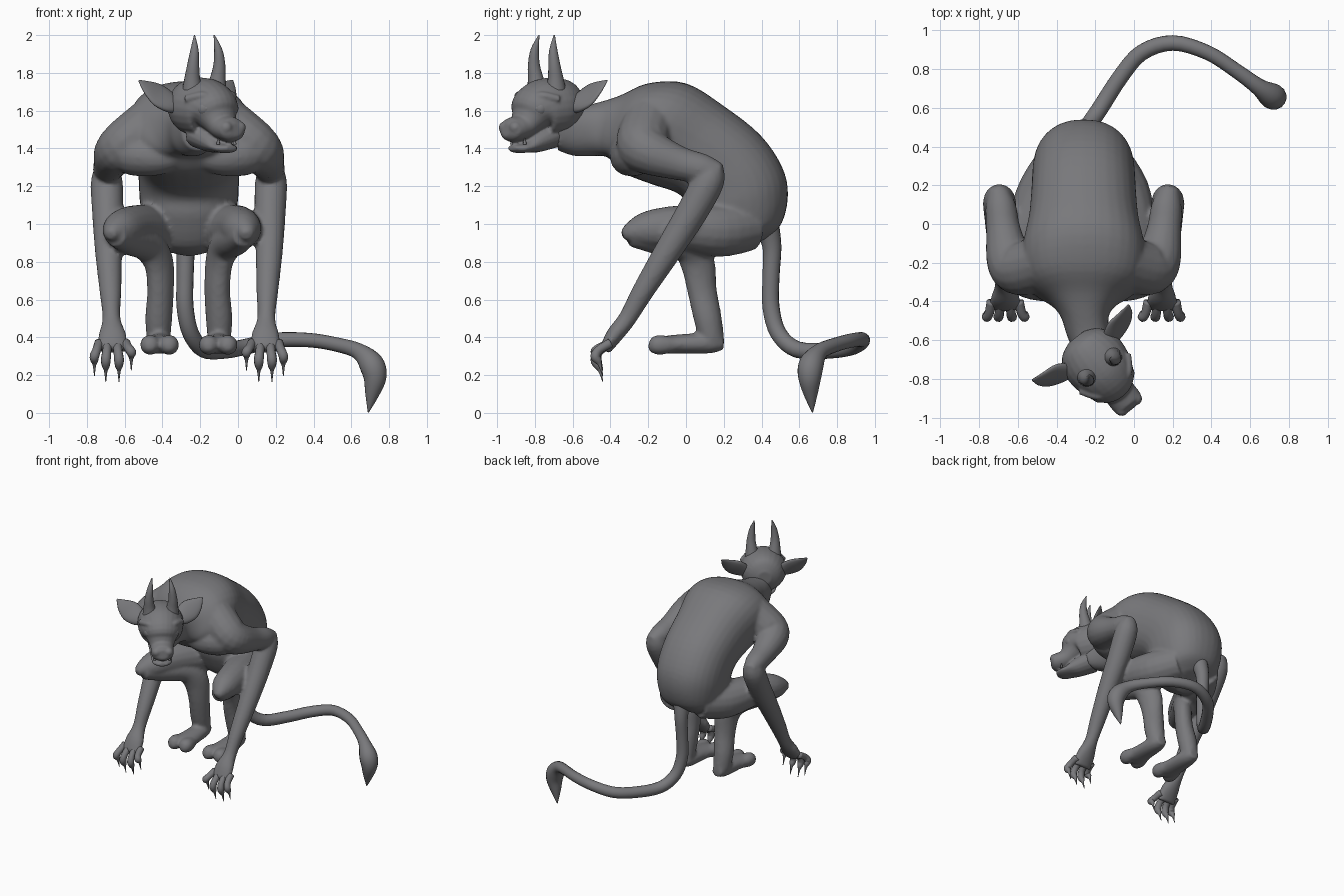
import bpy, bmesh, math
from mathutils import Vector, Matrix

CX = -0.26  # body symmetry plane
skin = bpy.data.materials.new("dark grey skin")
skin.diffuse_color = (0.19, 0.19, 0.2, 1)


def smooth_rows(rows, n=4):
    """Catmull-Rom interpolation of equal-length tuples."""
    out = []
    for i in range(len(rows) - 1):
        a, b, c, d = (rows[max(i - 1, 0)], rows[i], rows[i + 1], rows[min(i + 2, len(rows) - 1)])
        for k in range(n):
            t = k / n
            out.append(tuple(0.5 * (2 * q + (r - p) * t + (2 * p - 5 * q + 4 * r - s) * t * t
                                    + (3 * q - p - 3 * r + s) * t ** 3)
                             for p, q, r, s in zip(a, b, c, d)))
    return out + [tuple(rows[-1])]


def loft(bm, rings, sides=20, power=1.0):
    """Closed skin through (centre, u, v) elliptical rings."""
    def pw(v):
        return math.copysign(abs(v) ** power, v)
    loops = []
    for c, u, v in rings:
        loops.append([bm.verts.new(c + u * pw(math.cos(2 * math.pi * k / sides))
                                   + v * pw(math.sin(2 * math.pi * k / sides))) for k in range(sides)])
    for a, b in zip(loops, loops[1:]):
        for k in range(sides):
            j = (k + 1) % sides
            bm.faces.new((a[k], a[j], b[j], b[k]))
    bm.faces.new(loops[0])
    bm.faces.new(loops[-1])


def tube(bm, pts, s=1, cx=0.0, sides=16):
    """Tube through (x, y, z, r) or (x, y, z, side radius, other radius)."""
    pts = [tuple(p) + (p[3],) if len(p) == 4 else p for p in pts]
    pts = smooth_rows(pts)
    cs = [Vector(p[:3]) for p in pts]
    side, rings = Vector((1, 0, 0)), []
    for i, p in enumerate(pts):
        t = (cs[min(i + 1, len(cs) - 1)] - cs[max(i - 1, 0)]).normalized()
        side = (side - t * side.dot(t)).normalized()
        other = t.cross(side)
        flip = Matrix.Diagonal((s, 1, 1))
        rings.append((flip @ cs[i] + Vector((cx, 0, 0)),
                      flip @ side * max(p[3], 0.002), flip @ other * max(p[4], 0.002)))
    loft(bm, rings, sides)


def ball(bm, loc, r):
    bmesh.ops.create_uvsphere(bm, u_segments=20, v_segments=12, radius=r,
                              matrix=Matrix.Translation(loc))


def make(name, bm, voxel=0, matrix=None, smooth=5):
    bmesh.ops.recalc_face_normals(bm, faces=bm.faces)
    if matrix:
        bm.transform(matrix)
    me = bpy.data.meshes.new(name)
    bm.to_mesh(me)
    bm.free()
    for f in me.polygons:
        f.use_smooth = True
    me.materials.append(skin)
    ob = bpy.data.objects.new(name, me)
    bpy.context.collection.objects.link(ob)
    if voxel:
        m = ob.modifiers.new("blend", 'REMESH')
        m.mode, m.voxel_size, m.use_smooth_shade = 'VOXEL', voxel, True
        m = ob.modifiers.new("soften", 'SMOOTH')
        m.factor, m.iterations = 0.5, smooth
    return ob


# Torso and neck: back y,z / belly y,z / half width / x
body = bmesh.new()
torso = [(0.42, 0.92, 0.22, 0.83, 0.10, CX), (0.505, 1.0, 0.10, 0.88, 0.21, CX),
         (0.54, 1.15, 0.02, 1.03, 0.255, CX), (0.51, 1.30, 0.0, 1.12, 0.265, CX),
         (0.395, 1.47, -0.06, 1.17, 0.27, CX), (0.20, 1.625, -0.18, 1.21, 0.285, CX),
         (0.0, 1.745, -0.33, 1.27, 0.32, CX), (-0.2, 1.745, -0.41, 1.35, 0.29, CX),
         (-0.35, 1.68, -0.45, 1.36, 0.18, CX), (-0.46, 1.645, -0.49, 1.36, 0.125, CX + 0.005),
         (-0.57, 1.62, -0.59, 1.36, 0.11, CX + 0.025), (-0.68, 1.62, -0.68, 1.39, 0.10, CX + 0.06)]
rings = []
for by, bz, fy, fz, w, x in smooth_rows(torso):
    rings.append((Vector((x, (by + fy) / 2, (bz + fz) / 2)), Vector((w, 0, 0)),
                  Vector((0, (by - fy) / 2, (bz - fz) / 2))))
loft(body, rings, 32, 0.88)

# Arms and folded legs, distances measured outwards from the body plane
arm = [(0.2, -0.2, 1.53, .14), (0.33, -0.23, 1.42, .14), (0.385, -0.18, 1.375, .12),
       (0.415, -0.03, 1.32, .09), (0.43, 0.1, 1.29, .078), (0.45, 0.19, 1.275, .042)]
chest = [(0.04, -0.33, 1.36, .06), (0.17, -0.305, 1.355, .10), (0.31, -0.26, 1.37, .11), (.38, -.2, 1.38, .06)]
forearm = [(0.43, 0.15, 1.33, .04), (0.435, 0.125, 1.24, .083), (0.43, 0.03, 1.06, .083),
           (0.425, -0.1, 0.85, .072), (0.415, -0.23, 0.64, .058), (0.41, -0.31, 0.5, .048),
           (0.405, -0.38, 0.41, .075, .045), (0.405, -0.43, 0.33, .082, .03)]
thigh = [(0.10, 0.34, 0.99, .13), (0.20, 0.17, 0.965, .14), (0.29, -0.03, 0.98, .12),
         (0.36, -0.2, 0.97, .10), (0.40, -0.29, 0.955, .06), (0.415, -0.335, 0.94, .025)]
shin = [(0.39, -0.29, 0.94, .06), (0.31, -0.14, 0.92, .085), (0.22, 0.0, 0.885, .085),
        (0.16, 0.06, 0.80, .068, .095), (0.15, 0.085, 0.65, .066, .08), (0.16, 0.115, 0.5, .07, .075),
        (0.16, 0.14, 0.38, .06, .065)]
foot = [(0.155, 0.2, 0.37, .04, .035), (0.155, 0.13, 0.37, .065, .055),
        (0.155, -0.02, 0.365, .08, .052), (0.155, -0.11, 0.36, .095, .047),
        (0.155, -0.15, 0.355, .08, .03)]
fingers = bmesh.new()
for s in (1, -1):
    for part in (arm, chest, forearm, foot):
        tube(body, part, s, CX)
    for part in (thigh, shin):  # the left-hand knee is held closer in
        tube(body, [((p[0] - 0.25 * max(0, 0.1 - p[1]) if s > 0 and p[2] > 0.85 else p[0]),) + p[1:]
                    for p in part], s, CX)
    for d in (0.105, 0.205):  # toes
        tube(body, [(d, -0.07, .36, .04), (d, -0.14, .36, .054), (d, -0.185, .355, .038),
                    (d, -0.2, .355, .01)], s, CX)
    # clawed fingers
    for d, dx, dz in ((0.335, -0.03, 0.06), (0.38, -0.01, 0.0), (0.43, 0.01, 0.0), (0.475, 0.025, 0.03)):
        tube(fingers, [(d, -0.40, .37, .026), (d + dx * .5, -0.46, .325 + dz * .3, .024),
                       (d + dx, -0.48, .28 + dz * .7, .026), (d + dx, -0.465, .245 + dz, .02),
                       (d + dx, -0.455, .22 + dz, .009), (d + dx, -0.44, .165 + dz, .002)], s, CX, 10)
make("body", body, 0.013, smooth=4)
make("fingers", fingers)

# Tail with a spade tip
tail = bmesh.new()
tube(tail, [(-0.26, 0.42, 1.02, .07), (-0.275, 0.455, 0.88, .05), (-0.28, 0.45, 0.72, .045),
            (-0.28, 0.45, 0.56, .045), (-0.25, 0.49, 0.42, .044), (-0.18, 0.59, 0.335, .044),
            (-0.07, 0.76, 0.33, .043), (0.04, 0.885, 0.35, .042), (0.2, 0.935, 0.385, .04),
            (0.38, 0.885, 0.385, .038), (0.53, 0.79, 0.36, .038), (0.64, 0.71, 0.325, .044),
            (0.705, 0.665, 0.26, .066), (0.725, 0.655, 0.19, .062), (0.71, 0.66, 0.10, .038),
            (0.69, 0.67, 0.003, .003)])
make("tail", tail)

# Head, turned towards +x
M = Matrix.Translation((-0.2, -0.71, 1.6)) @ Matrix.Rotation(math.radians(38), 4, 'Z')
head = bmesh.new()
tube(head, [(0, .16, .02, .05), (0, .12, .02, .125), (0, .03, .02, .168, .155),
            (0, -.07, .01, .162, .155), (0, -.125, -.005, .14, .13), (0, -.16, -.045, .105, .09),
            (0, -.2, -.082, .085, .07), (0, -.25, -.098, .084, .066), (0, -.285, -.102, .078, .06),
            (0, -.308, -.1, .045, .035)], sides=24)
tube(head, [(0, 0, -.12, .1, .08), (0, -.12, -.165, .085, .06), (0, -.18, -.19, .078, .034),
            (0, -.23, -.2, .07, .025), (0, -.27, -.197, .035, .015)])
for s in (1, -1):
    tube(head, [(.155, -.07, .06, .02), (.1, -.145, .078, .024), (.045, -.165, .062, .022),
                (.01, -.16, .045, .02)], s)  # brow
    ball(head, (s * .045, -.28, -.09), .034)  # nostril wings
make("head", head, 0.008, M, 3)

# Eyes with raised irises, teeth, horns and ears
eyes, teeth, horns, ears = (bmesh.new() for _ in range(4))
for s in (1, -1):
    ball(eyes, (s * .088, -.146, .012), .043)
    ball(eyes, (s * .092, -.172, .012), .021)
    tube(teeth, [(.055, -.225, -.18, .01), (.055, -.225, -.165, .008), (.055, -.225, -.145, .002)], s, 0, 8)
    tube(horns, [(.08, -.035, .11, .055), (.086, -.042, .17, .042), (.088, -.052, .24, .032),
                 (.08, -.053, .32, .022), (.066, -.035, .40, .003)], s)
    tube(ears, [(.12, .04, .02, .04, .03), (.165, .055, .045, .068, .03), (.22, .08, .082, .078, .022),
                (.27, .1, .12, .052, .014), (.315, .125, .16, .005, .004)], s)
make("eyes", eyes, 0, M)
make("teeth", teeth, 0, M)
make("horns", horns, 0, M)
make("ears", ears, 0, M)
